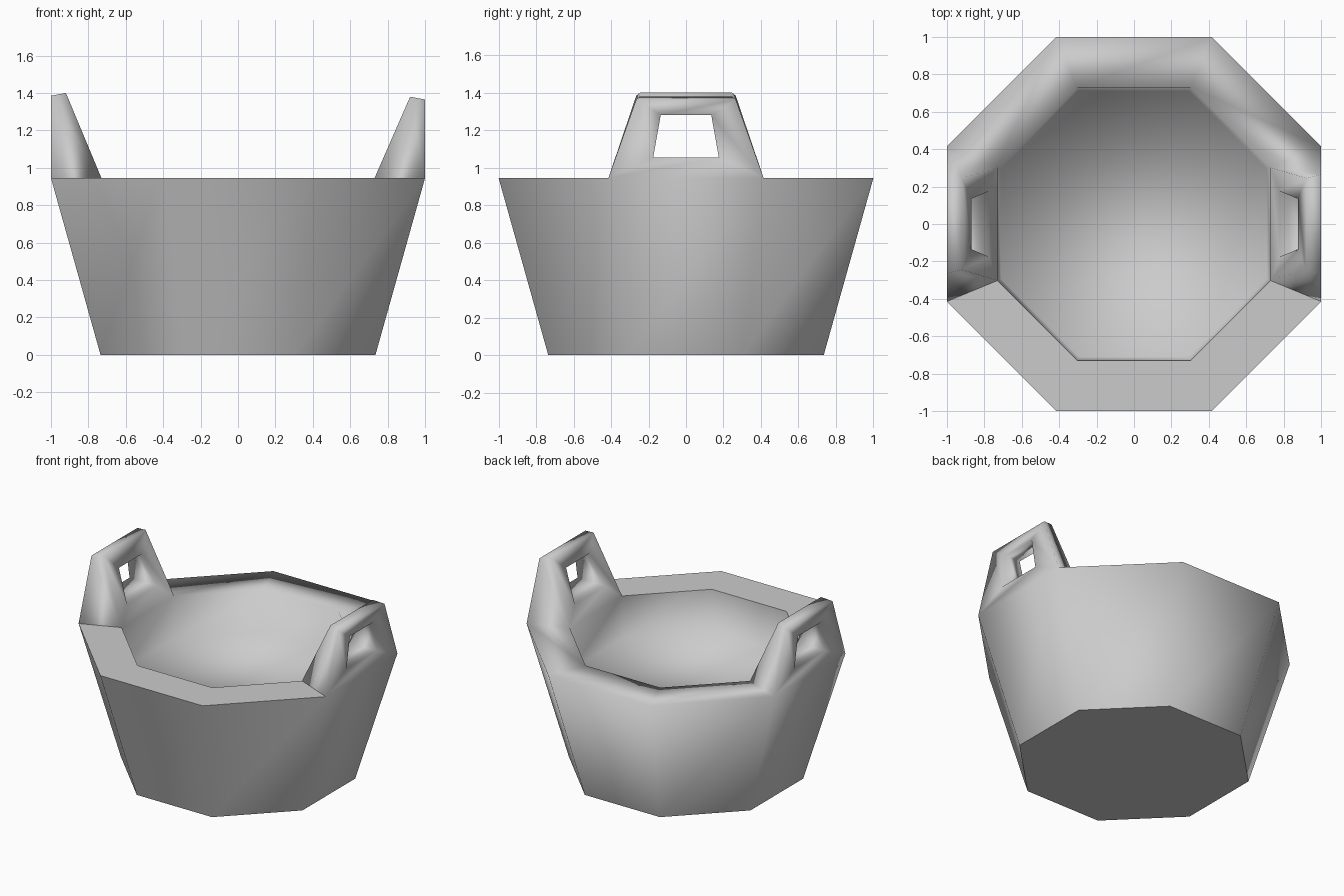
import bpy, bmesh, math

cube = bpy.data.objects.get("Cube")
if cube:
    bpy.data.objects.remove(cube)

grey = bpy.data.materials.new("plain_grey")
grey.use_nodes = True
COLOUR = (0.6, 0.6, 0.6, 1)
grey.diffuse_color = COLOUR
grey.node_tree.nodes["Principled BSDF"].inputs["Base Color"].default_value = COLOUR

SIDES = 8
RIM = 0.945
FLOOR = 0.65

bm = bmesh.new()


def octagon(apothem, z):
    r = apothem / math.cos(math.pi / SIDES)
    angles = [math.pi / SIDES * (2 * k - 1) for k in range(SIDES)]
    return [bm.verts.new((r * math.cos(a), r * math.sin(a), z)) for a in angles]


def bridge(a, b, skip=()):
    """Join two rings of equal length with quads, leaving out some places."""
    count = len(a)
    for k in range(count):
        if k not in skip:
            n = (k + 1) % count
            bm.faces.new((a[k], a[n], b[n], b[k]))


# Tub: base, outer wall, rim, inner wall and floor
base = octagon(0.735, 0)
outer = octagon(1.0, RIM)
inner = octagon(0.73, RIM)
floor = octagon(0.71, FLOOR)
bm.faces.new(base)
bm.faces.new(floor)
bridge(base, outer)
bridge(outer, inner, skip=(0, SIDES // 2))  # the handles fill these gaps
bridge(inner, floor)


# Handles: tapered frames with a window, growing out of the rim
def handle(side, first, top):
    def inner_x(z):
        return 0.73 + 0.19 * (z - RIM) / (top - RIM)

    def add(points, on_inside):
        return [bm.verts.new((side * (inner_x(z) if on_inside else 1), side * y, z))
                for y, z in points]

    window = [(-0.175, 1.055), (0.175, 1.055), (0.135, 1.28), (-0.135, 1.28)]
    out_top = [(0.265, top - 0.015), (-0.265, top - 0.015)]
    in_top = [(0.245, top), (-0.245, top)]
    out_edge = outer[first:first + 2] + add(out_top, False)
    in_edge = inner[first:first + 2] + add(in_top, True)
    out_hole = add(window, False)
    in_hole = add(window, True)
    bridge(out_edge, out_hole)
    bridge(out_hole, in_hole)
    bridge(in_hole, in_edge)
    bridge(in_edge, out_edge, skip=(0,))  # open where it meets the tub


handle(1, 0, 1.38)
handle(-1, SIDES // 2, 1.40)

# Smooth shading, creased round the base and along the front of the rim
bmesh.ops.recalc_face_normals(bm, faces=bm.faces[:])
for f in bm.faces:
    f.smooth = True
for e in bm.edges:
    ends = [v.co for v in e.verts]
    at_base = all(c.z < 0.01 for c in ends)
    front_rim = all(abs(c.z - RIM) < 0.01 and c.y < -0.2 for c in ends)
    e.smooth = not (at_base or front_rim)

mesh = bpy.data.meshes.new("tub_with_handles")
bm.to_mesh(mesh)
bm.free()
mesh.materials.append(grey)
tub = bpy.data.objects.new("tub_with_handles", mesh)
bpy.context.collection.objects.link(tub)
